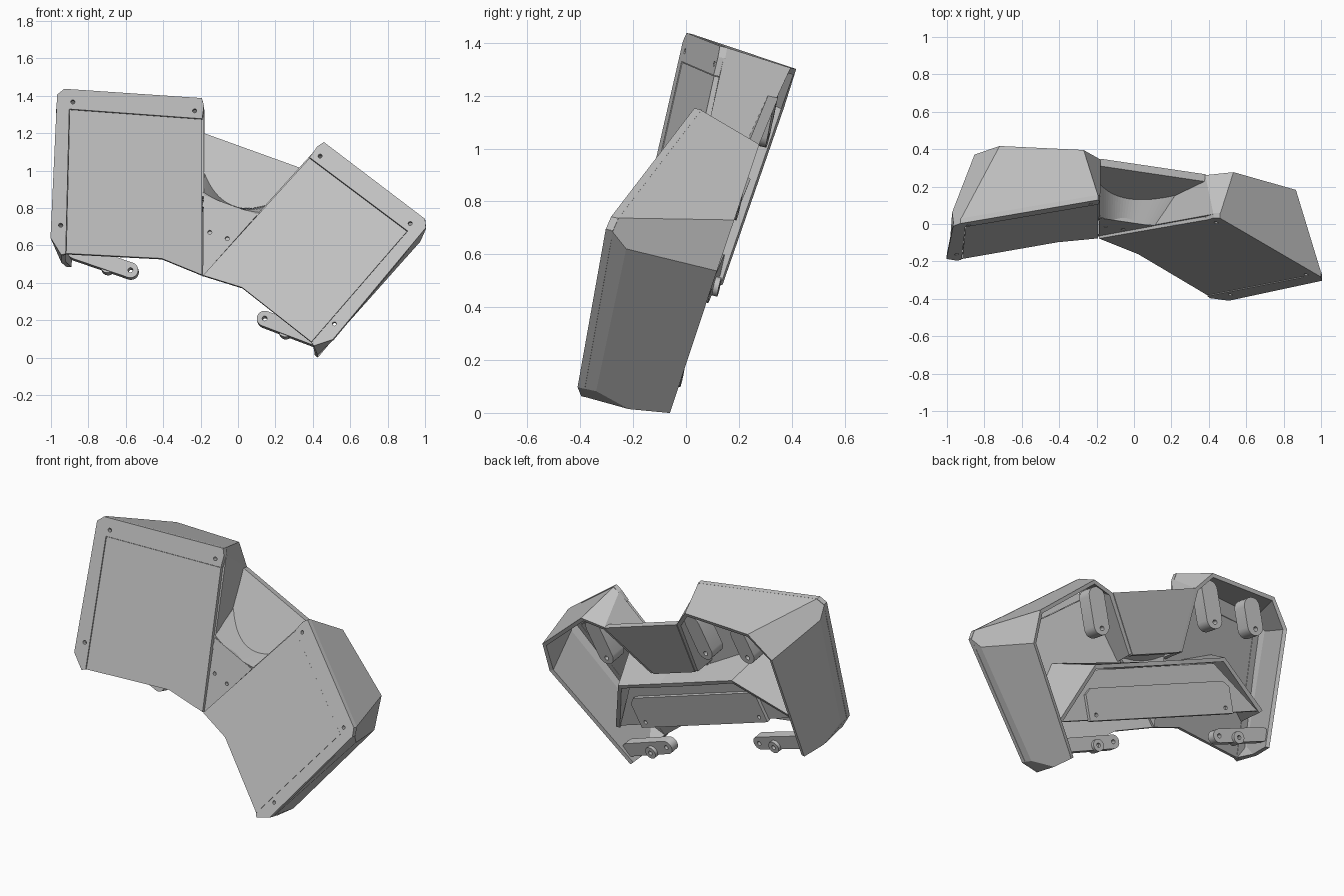
import bpy, bmesh, math
from mathutils import Vector, Matrix

cube = bpy.data.objects.get("Cube")
if cube:
    bpy.data.objects.remove(cube, do_unlink=True)

# One plain grey for everything
grey = bpy.data.materials.new("plain_grey")
grey.use_nodes = True
COLOUR = (0.53, 0.53, 0.53, 1)
grey.diffuse_color = COLOUR
grey.node_tree.nodes["Principled BSDF"].inputs["Base Color"].default_value = COLOUR

# Tilted frame of the symmetric body: parts are built upright, then leaned
ax = Vector((0.932, -0.138, -0.336)).normalized()
ay = Vector((0.36, 0.18, 0.915)).cross(ax).normalized()
az = ax.cross(ay)
LEAN = Matrix.Translation((-0.19, -0.08, 0.44)) @ Matrix((ax, ay, az)).transposed().to_4x4()


def finish(name, bm, thickness=0, mirror=True):
    mesh = bpy.data.meshes.new(name)
    bm.to_mesh(mesh)
    bm.free()
    mesh.materials.append(grey)
    ob = bpy.data.objects.new(name, mesh)
    bpy.context.collection.objects.link(ob)
    ob.matrix_world = LEAN
    if thickness:
        mod = ob.modifiers.new("thickness", 'SOLIDIFY')
        mod.thickness, mod.offset = thickness, -1
    if mirror:
        ob.modifiers.new("mirror", 'MIRROR').use_mirror_merge = False
    return ob


def slope(x, z):
    """Depth of the slanted front of a wing."""
    return -0.235 * x + 0.087 * z


def circle(x, z, r, n=16):
    return [(x + r * math.cos(2 * math.pi * i / n), z + r * math.sin(2 * math.pi * i / n))
            for i in range(n)]


def prism(name, outline, front, depth, holes=(), mirror=True):
    """Plate with round holes; front is a depth or a function of x and z."""
    at = front if callable(front) else (lambda x, z: front)
    bm = bmesh.new()
    for loop in [outline] + [circle(*h) for h in holes]:
        vs = [bm.verts.new((x, at(x, z), z)) for x, z in loop]
        for a, b in zip(vs, vs[1:] + vs[:1]):
            bm.edges.new((a, b))
    bmesh.ops.triangle_fill(bm, edges=bm.edges[:], use_beauty=True, normal=(0, -1, 0))
    out = bmesh.ops.extrude_face_region(bm, geom=bm.faces[:])["geom"]
    moved = [g for g in out if isinstance(g, bmesh.types.BMVert)]
    bmesh.ops.translate(bm, verts=moved, vec=(0, depth, 0))
    bmesh.ops.recalc_face_normals(bm, faces=bm.faces[:])
    return finish(name, bm, mirror=mirror)


def sheet(name, points, faces, inside, thickness, mirror=True):
    """Folded sheet, thickened toward the inside point."""
    bm = bmesh.new()
    vs = [bm.verts.new(p) for p in points]
    for f in faces:
        bm.faces.new([vs[i] for i in f])
    bmesh.ops.recalc_face_normals(bm, faces=bm.faces[:])
    c = Vector(inside)
    if sum(f.normal.dot(f.calc_center_median() - c) * f.calc_area() for f in bm.faces) < 0:
        bmesh.ops.reverse_faces(bm, faces=bm.faces[:])
    return finish(name, bm, thickness, mirror)


def strip_faces(n):
    return [(i, i + 1, n + i + 1, n + i) for i in range(n - 1)]


def both_sides(half):
    return half + [(-x, z) for x, z in reversed(half) if x > 0]


def stadium(p, q, r, n=10):
    a = math.atan2(q[1] - p[1], q[0] - p[0]) + math.pi / 2
    return [(c[0] + r * math.cos(a + s + math.pi * i / n), c[1] + r * math.sin(a + s + math.pi * i / n))
            for c, s in ((p, 0), (q, math.pi)) for i in range(n + 1)]


# Slanted front of each wing: main panel and L-shaped border with holes
panel = [(0, 0), (0.308, 0.8), (0.971, 0.572), (0.705, -0.175), (0.23, 0)]
prism("front_panel", [(0.45 + (x - 0.45) * 0.994, 0.3 + (z - 0.3) * 0.994) for x, z in panel],
      lambda x, z: slope(x, z) + 0.003, 0.025)
border = [(0.308, 0.8), (0.325, 0.87), (0.35, 0.905), (1.035, 0.665), (1.058, 0.62),
          (0.81, -0.125), (0.725, -0.19), (0.705, -0.175), (0.971, 0.572)]
prism("front_border", border, slope, 0.028,
      [(0.968, 0.616, 0.011), (0.36, 0.825, 0.011), (0.785, -0.04, 0.011)])

# Faceted hollow shell behind each wing
shell = [(x, slope(x, z) + 0.022, z) for x, z in border[1:7]] + [
    (0.15, 0.02, 0.41), (0.17, 0.17, 0.42), (0.3, 0.25, 0.77), (0.43, 0.27, 0.85),
    (0.85, 0.262, 0.69), (0.92, 0.24, 0.5), (0.72, 0.155, -0.18), (0.735, 0, -0.195),
    (1.045, -0.105, 0.555), (0.795, -0.13, -0.13)]
sheet("wing_shell", shell,
      [(6, 0, 8, 7), (0, 1, 9, 8), (1, 2, 10, 9), (2, 3, 14, 11, 10),
       (3, 4, 15, 14), (14, 15, 13, 12, 11), (4, 5, 13, 15)],
      (0.6, 0.05, 0.35), 0.025)

# Centre: triangular front plate, curved ledge and leaning back wall
prism("centre_plate", [(0, 0), (0.155, 0.415), (-0.155, 0.415)], 0.016, 0.025,
      [(-0.05, 0.237, 0.011), (0.05, 0.237, 0.011)], mirror=False)
N = 25
ts = [2 * i / (N - 1) - 1 for i in range(N)]
ledge = ([(0.16 * t, 0.016, 0.41 + 0.02 * t * t) for t in ts]
         + [(0.215 * t, 0.145 + 0.025 * t * t, 0.44 + 0.12 * t * t) for t in ts])
sheet("centre_ledge", ledge, strip_faces(N), (0, 0.1, 0), 0.02, mirror=False)
prism("centre_back_wall", both_sides([(0.3, 0.77), (0.17, 0.41)]),
      lambda x, z: 0.215 + 0.23 * (z - 0.77), 0.04, mirror=False)

# Flared hood across the back with a backing wall and a screwed-on cover
flare = both_sides([(0.8, 0.05), (0.58, 0.43), (0.15, 0.38)])
rim = both_sides([(0.74, 0.05), (0.47, 0.36), (0.13, 0.36)])
hood = ([(x, slope(abs(x), z) + 0.025, z) for x, z in flare]
        + [(x, 0.2 if z > 0.3 else 0.12, z) for x, z in rim])
sheet("rear_hood", hood, strip_faces(len(rim)), (0, 0.05, 0), 0.025, mirror=False)
prism("hood_backing", both_sides([(0.71, 0.05), (0.45, 0.345)]), 0.09, 0.02, mirror=False)
prism("rear_cover", both_sides([(0.52, 0.04), (0.52, 0.2), (0.48, 0.235)]), 0.105, 0.025,
      [(-0.47, 0.075, 0.012), (0.47, 0.075, 0.012)], mirror=False)

# Mounting tabs hanging inside the top: one pair, plus a single outer one on the right
prism("inner_mounting_tab", stadium((0.41, 0.76), (0.41, 0.58), 0.055), 0.14, 0.1,
      [(0.41, 0.565, 0.014)])
prism("outer_mounting_tab", stadium((-0.71, 0.65), (-0.71, 0.53), 0.055), 0.12, 0.1,
      [(-0.71, 0.515, 0.014)], mirror=False)

# Lower ears with a pivot boss
prism("lower_ear", stadium((0.385, -0.09), (0.7, -0.095), 0.042), 0.085, 0.055,
      [(0.385, -0.09, 0.013)])
prism("ear_boss", circle(0.51, -0.11, 0.037, 24), 0.095, 0.065, [(0.51, -0.11, 0.013)])

# Smooth the round ends, keep the corners crisp
bpy.ops.object.select_all(action='DESELECT')
for ob in bpy.data.objects:
    if ob.name.startswith(("inner_mounting", "outer_mounting", "lower_ear", "ear_boss")):
        ob.select_set(True)
        bpy.context.view_layer.objects.active = ob
bpy.ops.object.shade_smooth_by_angle(angle=math.radians(35))
